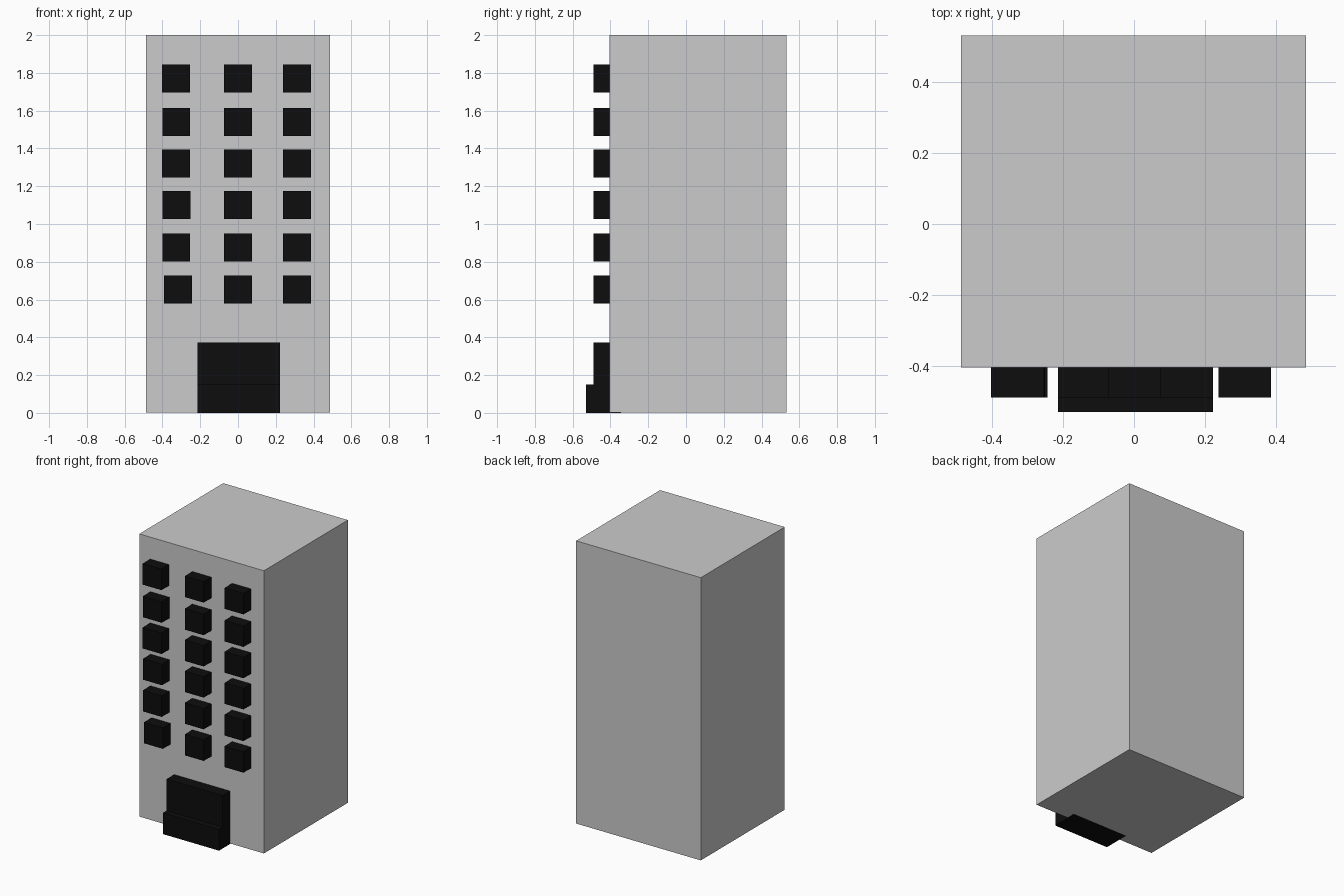
import bpy

if "Cube" in bpy.data.objects:
    bpy.data.objects.remove(bpy.data.objects["Cube"])

black = bpy.data.materials.new("black")
black.diffuse_color = (0.004, 0.004, 0.004, 1)
black.use_nodes = True
black.node_tree.nodes["Principled BSDF"].inputs["Base Color"].default_value = black.diffuse_color


def box(name, x0, x1, y0, y1, z0, z1, mat=None):
    bpy.ops.mesh.primitive_cube_add(size=1, location=((x0 + x1) / 2, (y0 + y1) / 2, (z0 + z1) / 2))
    ob = bpy.context.object
    ob.name = name
    ob.scale = (x1 - x0, y1 - y0, z1 - z0)
    bpy.ops.object.transform_apply(location=False, rotation=False, scale=True)
    if mat:
        ob.data.materials.append(mat)
    return ob


# tower block
box("building", -0.488, 0.486, -0.405, 0.532, 0.003, 2.0)

# entrance door and the step in front of it, both set into the wall
box("door", -0.215, 0.223, -0.49, -0.343, 0, 0.373, black)
box("door_step", -0.215, 0.223, -0.53, -0.383, 0, 0.15, black)

# six rows of three cube windows, slightly uneven left column
s = 0.074
rows = [0.653, 0.876, 1.10, 1.32, 1.541, 1.771]
left = [-0.318, -0.327, -0.325, -0.328, -0.327, -0.329]
for r, (z, xl) in enumerate(zip(rows, left)):
    for c, x in enumerate((xl, 0.001, 0.312)):
        box(f"window_{r}_{c}", x - s, x + s, -0.49, -0.343, z - s, z + s, black)
